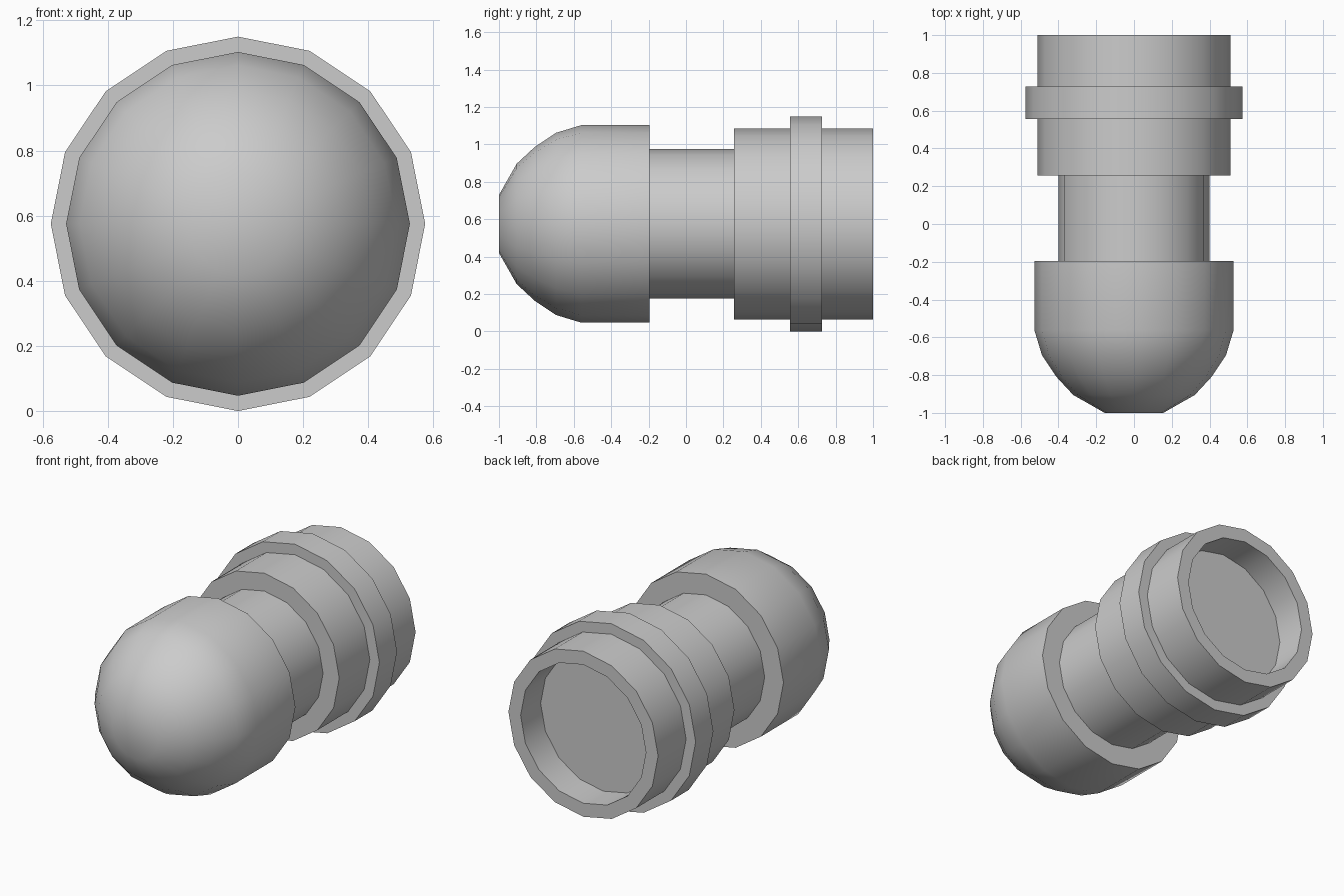
import bpy, bmesh, math

if "Cube" in bpy.data.objects:
    bpy.data.objects.remove(bpy.data.objects["Cube"])

SIDES = 16
AXIS_Z = 0.575

# Profile sections as (position along y, radius)
dome = [(-1.0, 0.155), (-0.905, 0.322), (-0.81, 0.41), (-0.695, 0.487), (-0.56, 0.528), (-0.195, 0.528)]
neck = [(-0.195, 0.40), (0.257, 0.40)]
socket = [(0.257, 0.51), (0.555, 0.51)]
collar = [(0.555, 0.575), (0.727, 0.575)]
rim = [(0.727, 0.51), (1.0, 0.51)]
recess = [(1.0, 0.427), (0.805, 0.427)]


def lathe_y(name, profile):
    """Revolve a profile round the y axis and cap both ends."""
    bm = bmesh.new()
    rings = []
    for y, r in profile:
        angles = [math.tau * i / SIDES for i in range(SIDES)]
        rings.append([bm.verts.new((r * math.cos(a), y, AXIS_Z + r * math.sin(a))) for a in angles])
    for a, b in zip(rings, rings[1:]):
        for i in range(SIDES):
            j = (i + 1) % SIDES
            bm.faces.new((a[i], a[j], b[j], b[i]))
    bm.faces.new(rings[0])
    bm.faces.new(rings[-1])
    bmesh.ops.recalc_face_normals(bm, faces=bm.faces)
    mesh = bpy.data.meshes.new(name)
    bm.to_mesh(mesh)
    bm.free()
    obj = bpy.data.objects.new(name, mesh)
    bpy.context.collection.objects.link(obj)
    return obj


# Turned body: domed front, narrow neck, collared socket with a recessed back
body = lathe_y("domed_plug_body", dome + neck + socket + collar + rim + recess)
bpy.context.view_layer.objects.active = body
body.select_set(True)
bpy.ops.object.shade_smooth_by_angle(angle=math.radians(35))
